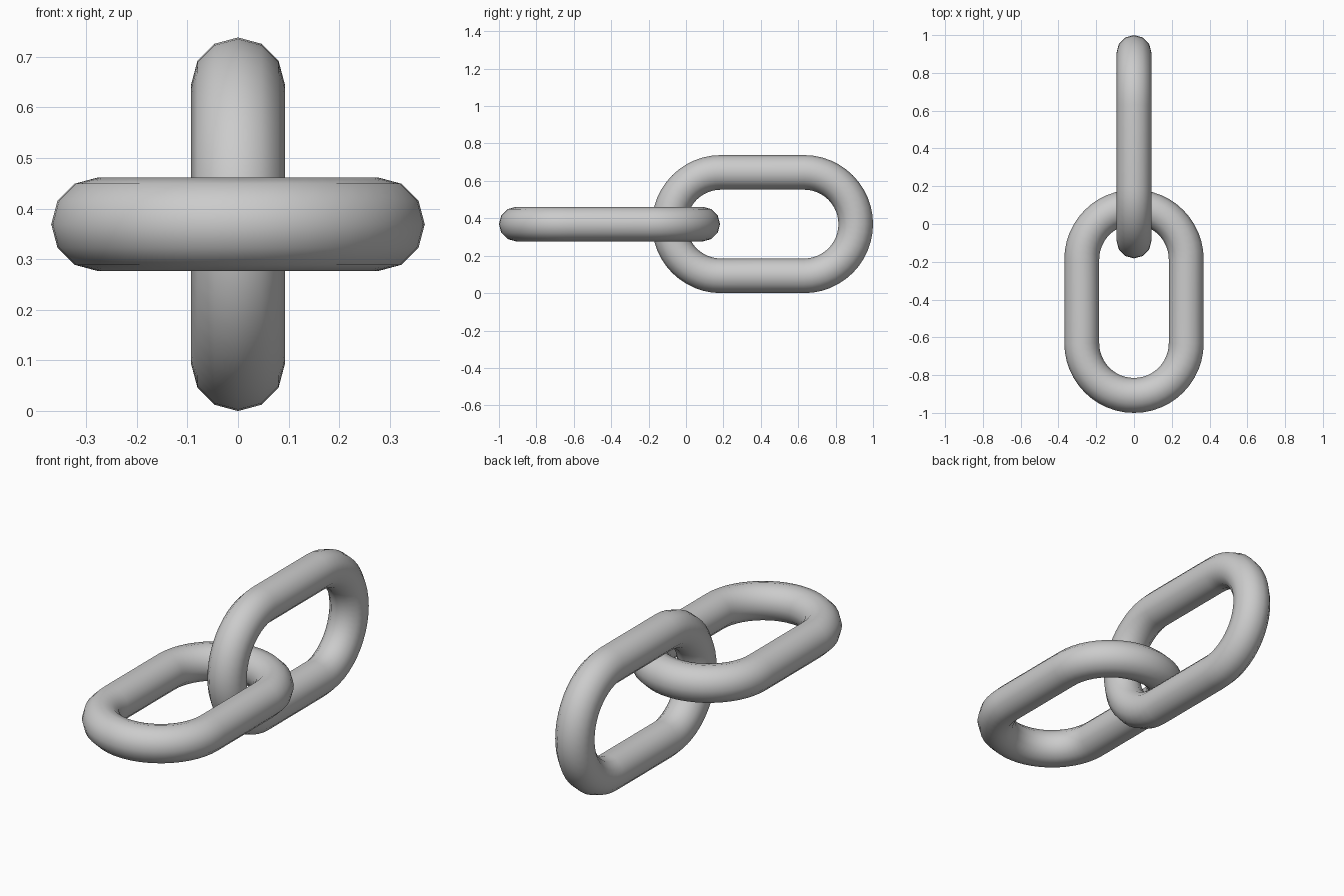
import bpy, bmesh
from math import sin, cos, pi
from mathutils import Vector

if "Cube" in bpy.data.objects:
    bpy.data.objects.remove(bpy.data.objects["Cube"])

WIRE = 0.0925      # radius of the round bar
BEND = 0.2765      # centreline radius of the end bends
STRAIGHT = 0.222   # half length of the straight sides
SIDES, STEPS = 12, 24
HEIGHT = WIRE + BEND


def make_link(name, y, across):
    """Stadium-shaped ring lying in the plane of +y and the 'across' axis."""
    across = Vector(across)
    along = Vector((0, 1, 0))
    normal = across.cross(along)
    centre = Vector((0, y, HEIGHT))
    bm = bmesh.new()
    rings = []
    # two half-circle bends; the joins between them form the straight sides
    for end in (0, 1):
        for i in range(STEPS + 1):
            a = end * pi + pi * i / STEPS
            out = across * cos(a) + along * sin(a)
            mid = centre + out * BEND + along * (STRAIGHT if end == 0 else -STRAIGHT)
            rings.append([bm.verts.new(mid + out * WIRE * cos(t) + normal * WIRE * sin(t))
                          for t in (2 * pi * k / SIDES for k in range(SIDES))])
    for r, ring in enumerate(rings):
        nxt = rings[(r + 1) % len(rings)]
        for k in range(SIDES):
            j = (k + 1) % SIDES
            bm.faces.new((ring[k], ring[j], nxt[j], nxt[k]))
    bmesh.ops.recalc_face_normals(bm, faces=bm.faces)
    for f in bm.faces:
        f.smooth = True
    mesh = bpy.data.meshes.new(name)
    bm.to_mesh(mesh)
    bm.free()
    obj = bpy.data.objects.new(name, mesh)
    bpy.context.collection.objects.link(obj)


# flat link in front, upright link behind, hooked through each other
offset = 1 - STRAIGHT - BEND - WIRE
make_link("flat_link", -offset, (1, 0, 0))
make_link("upright_link", offset, (0, 0, 1))
